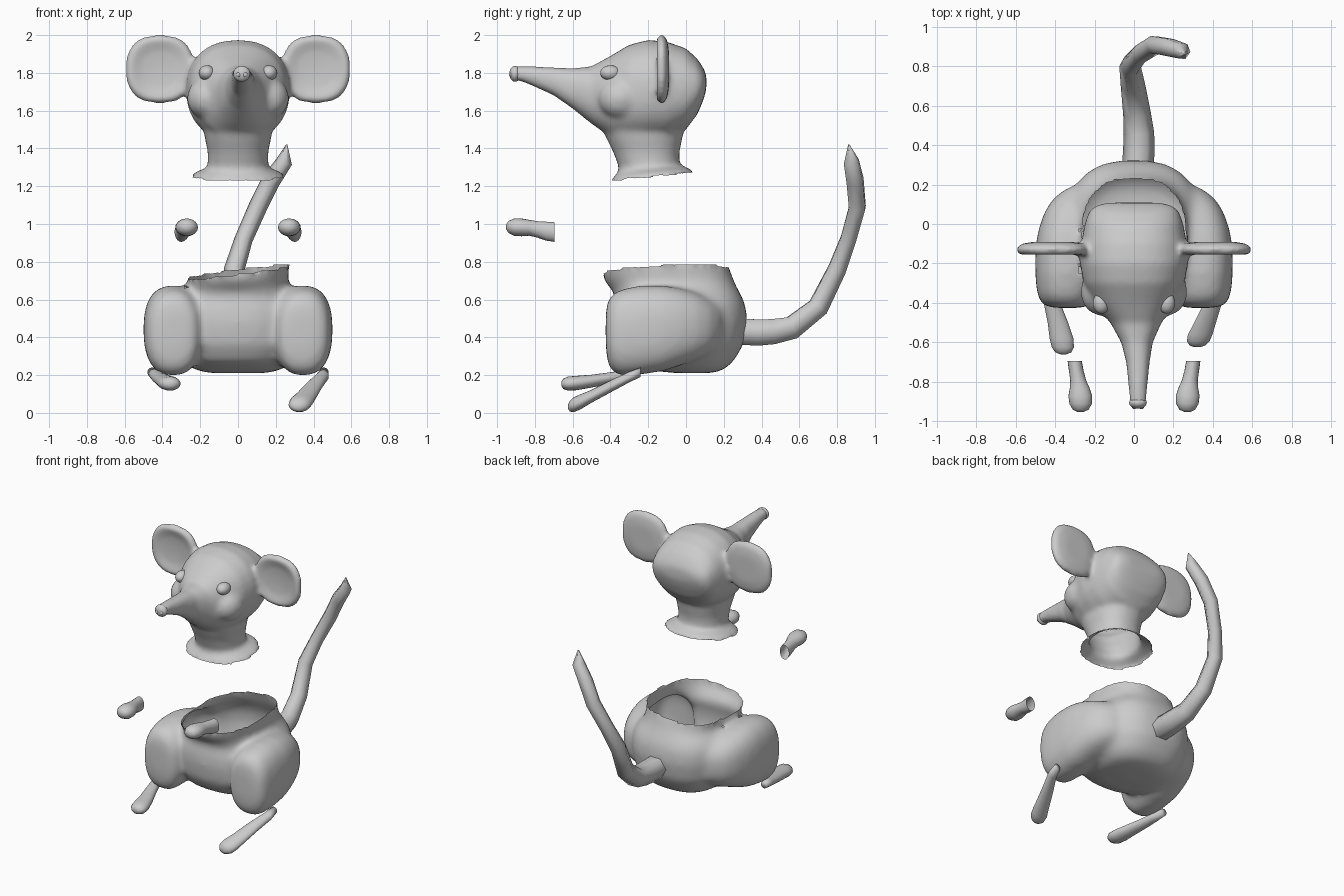
import bpy, bmesh, math

if "Cube" in bpy.data.objects:
    bpy.data.objects.remove(bpy.data.objects["Cube"])


def loft(name, axis, rings, n=32, p=1.0, open_end=False):
    """Skin super-elliptic rings (pos, cx, c2, hx, h2) stacked along Y or Z."""
    bm = bmesh.new()
    loops = []
    for pos, cx, c2, hx, h2 in rings:
        loop = []
        for i in range(n):
            c, s = math.cos(math.tau * i / n), math.sin(math.tau * i / n)
            a = cx + hx * math.copysign(abs(c) ** p, c)
            b = c2 + h2 * math.copysign(abs(s) ** p, s)
            loop.append(bm.verts.new((a, pos, b) if axis == 'Y' else (a, b, pos)))
        loops.append(loop)
    for l0, l1 in zip(loops, loops[1:]):
        for i in range(n):
            j = (i + 1) % n
            bm.faces.new((l0[i], l0[j], l1[j], l1[i]))
    bm.faces.new(loops[0])
    if not open_end:
        bm.faces.new(loops[-1])
    bmesh.ops.recalc_face_normals(bm, faces=bm.faces)
    me = bpy.data.meshes.new(name)
    bm.to_mesh(me)
    bm.free()
    for f in me.polygons:
        f.use_smooth = True
    ob = bpy.data.objects.new(name, me)
    bpy.context.collection.objects.link(ob)
    return ob


def span(pos, cx, lo, hi, hx):
    """Ring given by its low and high limits on the second axis."""
    return (pos, cx, (lo + hi) / 2, hx, (hi - lo) / 2)


def ball(name, loc, scale):
    bpy.ops.mesh.primitive_uv_sphere_add(segments=24, ring_count=16, radius=1, location=loc)
    ob = bpy.context.object
    ob.name = name
    ob.scale = scale
    bpy.ops.object.shade_smooth()
    return ob


def fuse(name, parts, voxel, is_hole, smooth):
    """Merge solids into one skin, then remove the faces that form its opening."""
    bpy.ops.object.select_all(action='DESELECT')
    for o in parts:
        o.select_set(True)
    ob = parts[0]
    bpy.context.view_layer.objects.active = ob
    bpy.ops.object.join()
    ob.name = name
    rm = ob.modifiers.new("remesh", 'REMESH')
    rm.mode, rm.voxel_size, rm.use_smooth_shade = 'VOXEL', voxel, True
    bpy.ops.object.modifier_apply(modifier=rm.name)
    bm = bmesh.new()
    bm.from_mesh(ob.data)
    bm.normal_update()
    holes = [f for f in bm.faces if is_hole(f.calc_center_median(), f.normal)]
    bmesh.ops.delete(bm, geom=holes, context='FACES')
    for _ in range(smooth):
        inner = [v for v in bm.verts if not v.is_boundary]
        bmesh.ops.smooth_vert(bm, verts=inner, factor=0.5, use_axis_x=True,
                              use_axis_y=True, use_axis_z=True)
    for f in bm.faces:
        f.smooth = True
    bm.to_mesh(ob.data)
    bm.free()
    return ob


# Head: skull drawn out into a long snout
skull = loft("skull", 'Y', [
    span(-.93, .02, 1.775, 1.815, .02), span(-.91, .02, 1.76, 1.835, .042),
    span(-.87, .02, 1.755, 1.835, .045), span(-.8, .02, 1.725, 1.835, .05),
    span(-.7, .02, 1.68, 1.83, .06), span(-.6, .015, 1.61, 1.825, .08),
    span(-.5, .01, 1.53, 1.835, .13), span(-.4, 0, 1.46, 1.89, .205),
    span(-.3, 0, 1.44, 1.95, .255), span(-.2, 0, 1.44, 1.975, .275),
    span(-.1, 0, 1.45, 1.965, .268), span(0, 0, 1.5, 1.93, .25),
    span(.06, 0, 1.58, 1.875, .23), span(.09, 0, 1.65, 1.83, .2),
    span(.108, 0, 1.71, 1.79, .14)], p=.88)

# Neck with a flared, open lower edge
neck = loft("neck", 'Z', [
    span(1.55, 0, -.46, .0, .19), span(1.45, 0, -.42, -.02, .175),
    span(1.38, 0, -.385, -.035, .16), span(1.3, 0, -.355, -.035, .16),
    span(1.28, 0, -.36, -.02, .18), span(1.255, 0, -.385, .03, .235),
    span(1.235, 0, -.4, .045, .25)], p=.9)
for v in neck.data.vertices:
    if v.co.z < 1.29:
        v.co.z += .1 * (v.co.y + .3)

# Shallow dished ears, cheeks and eyes
extras = []
for s in (-1, 1):
    ex = s * .413
    extras.append(loft("ear", 'Y', [
        (-.134, ex, 1.82, .04, .04), (-.14, ex, 1.82, .1, .1), (-.152, ex, 1.82, .135, .138),
        (-.158, ex, 1.82, .155, .156), (-.148, ex, 1.82, .178, .176),
        (-.125, ex, 1.82, .186, .184), (-.102, ex, 1.82, .165, .165),
        (-.09, ex, 1.82, .1, .1)], p=.82))
    extras.append(ball("cheek", (s * .165, -.345, 1.665), (.105, .12, .11)))
    ball("eye", (s * .165, -.4, 1.8), (.043, .054, .04))
fuse("head", [skull, neck] + extras, .014, lambda c, n: c.z < 1.3 and n.z < -.8, 6)

# Nose tip with two nostril bumps
ball("nose", (.02, -.905, 1.795), (.045, .03, .042))
for s in (-1, 1):
    ball("nostril", (.02 + s * .018, -.927, 1.79), (.013, .01, .013))

# Torso with a flared, tilted open collar on top
torso = loft("torso", 'Z', [
    span(.21, 0, -.05, .14, .15), span(.228, 0, -.22, .2, .23),
    span(.27, 0, -.33, .25, .285), span(.36, 0, -.385, .305, .33),
    span(.48, 0, -.4, .325, .345), span(.56, 0, -.392, .318, .34),
    span(.61, 0, -.375, .3, .32), span(.645, 0, -.385, .28, .29),
    span(.675, 0, -.41, .262, .265), span(.71, 0, -.435, .245, .265),
    span(.75, 0, -.445, .235, .275)], p=.78)
for v in torso.data.vertices:
    if v.co.z > .64:
        t = min(1, (v.co.z - .64) / .1)
        v.co.z += t * (.13 * v.co.x + .04 * (v.co.y + .1))

# Big boxy thighs
thighs = []
for s in (-1, 1):
    thighs.append(loft("thigh", 'Y', [
        span(-.425, s * .335, .34, .54, .08), span(-.41, s * .34, .24, .61, .125),
        span(-.36, s * .345, .195, .65, .146), span(-.25, s * .345, .2, .675, .156),
        span(-.12, s * .342, .22, .675, .158), span(-.03, s * .325, .25, .66, .16),
        span(.06, s * .3, .28, .635, .155), span(.13, s * .265, .31, .6, .145),
        span(.19, s * .23, .36, .56, .1)], p=.8))
fuse("body", [torso] + thighs, .016,
     lambda c, n: c.z > .7 + .13 * c.x and n.z > .75 and abs(c.x) < .28, 16)

# Thin shins running into flat feet, posed differently
loft("right_foot", 'Y', [
    (-.24, .455, .215, .025, .025), (-.3, .445, .19, .035, .028), (-.4, .4, .14, .045, .032),
    (-.5, .36, .088, .055, .034), (-.56, .335, .058, .062, .04), (-.595, .325, .043, .057, .039),
    (-.615, .322, .036, .04, .029), (-.624, .32, .033, .015, .012)], n=20)
loft("left_foot", 'Y', [
    (-.24, -.455, .215, .025, .025), (-.32, -.435, .2, .035, .028), (-.4, -.415, .185, .042, .03),
    (-.5, -.385, .168, .052, .034), (-.58, -.367, .158, .06, .038), (-.625, -.36, .155, .056, .037),
    (-.65, -.358, .154, .04, .027), (-.66, -.357, .154, .015, .012)], n=20)

# Hands: rounded mitts with open wrists
for s, side in ((-1, "left"), (1, "right")):
    loft(side + "_hand", 'Y', [
        (-.952, s * .27, .985, .015, .013), (-.94, s * .27, .984, .04, .032),
        (-.91, s * .27, .983, .057, .046), (-.87, s * .272, .982, .06, .047),
        (-.83, s * .275, .98, .05, .042), (-.79, s * .283, .972, .04, .043),
        (-.74, s * .293, .962, .037, .05), (-.695, s * .3, .957, .036, .052)],
        n=20, open_end=True)

# Tail: tapered six-sided tube
path = [((.02, .3, .43), .08), ((.025, .38, .425), .08), ((.025, .46, .43), .077),
        ((.015, .56, .45), .07), ((-.005, .7, .56), .062), ((-.02, .8, .76), .055),
        ((.03, .86, .92), .048), ((.105, .907, 1.09), .05), ((.175, .895, 1.23), .05),
        ((.245, .875, 1.33), .044), ((.258, .862, 1.42), .004)]
cu = bpy.data.curves.new("tail", 'CURVE')
cu.dimensions = '3D'
cu.bevel_depth, cu.bevel_resolution = 1.0, 1
sp = cu.splines.new('POLY')
sp.points.add(len(path) - 1)
for pt, (co, r) in zip(sp.points, path):
    pt.co = (*co, 1)
    pt.radius = r
tail = bpy.data.objects.new("tail", cu)
bpy.context.collection.objects.link(tail)
bpy.ops.object.select_all(action='DESELECT')
tail.select_set(True)
bpy.context.view_layer.objects.active = tail
bpy.ops.object.convert(target='MESH')
bpy.ops.object.shade_smooth_by_angle(angle=math.radians(65))
